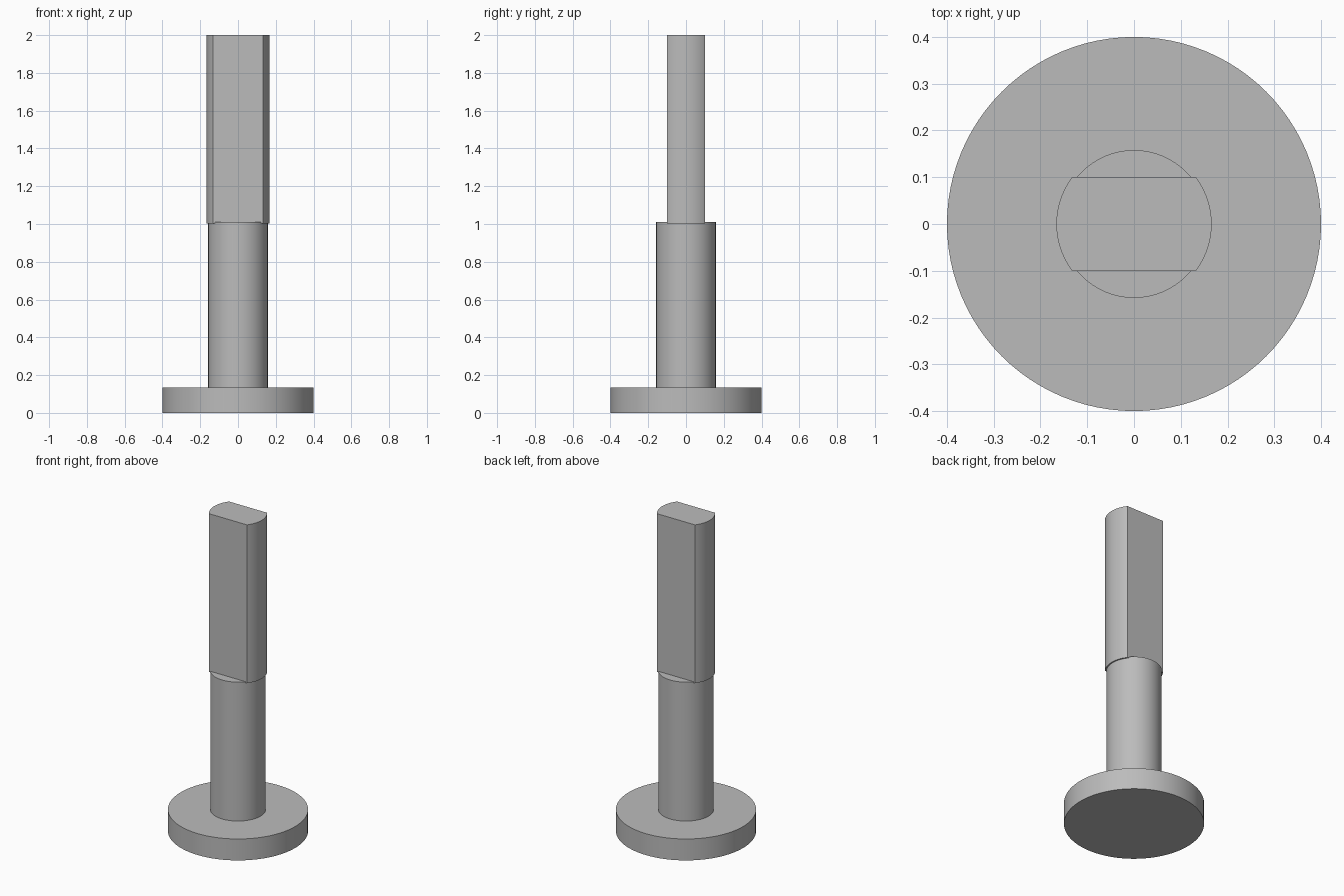
import bpy
import bmesh
from math import sin, cos, asin, pi

old = bpy.data.objects.get("Cube")
if old:
    bpy.data.objects.remove(old, do_unlink=True)

# Single plain grey for the whole pin
grey = bpy.data.materials.new("plain grey")
grey.use_nodes = True
colour = (0.5, 0.5, 0.5, 1)
grey.diffuse_color = colour
grey.node_tree.nodes["Principled BSDF"].inputs["Base Color"].default_value = colour


def extrude_outline(name, outline, bottom, top):
    """Raise a flat outline into a closed solid with smooth round sides."""
    bm = bmesh.new()
    face = bm.faces.new([bm.verts.new((x, y, bottom)) for x, y in outline])
    raised = bmesh.ops.extrude_face_region(bm, geom=[face], use_keep_orig=True)
    for v in raised["geom"]:
        if isinstance(v, bmesh.types.BMVert):
            v.co.z = top
    bmesh.ops.recalc_face_normals(bm, faces=bm.faces)
    mesh = bpy.data.meshes.new(name)
    bm.to_mesh(mesh)
    bm.free()
    mesh.materials.append(grey)
    obj = bpy.data.objects.new(name, mesh)
    bpy.context.collection.objects.link(obj)
    bpy.ops.object.select_all(action="DESELECT")
    obj.select_set(True)
    bpy.context.view_layer.objects.active = obj
    bpy.ops.object.shade_smooth_by_angle(angle=pi / 9)
    return obj


def arc(radius, start, end, steps):
    angles = [start + (end - start) * i / steps for i in range(steps + 1)]
    return [(radius * cos(a), radius * sin(a)) for a in angles]


def circle(radius, sides=96):
    return arc(radius, 0, 2 * pi, sides)[:-1]


# Round foot and shaft
extrude_outline("base_disc", circle(0.4), 0, 0.135)
extrude_outline("round_shaft", circle(0.158), 0.135, 1.01)

# Upper blade: a slightly wider rod with flats on the front and back
blade_radius, half_thickness = 0.166, 0.1
a = asin(half_thickness / blade_radius)
outline = arc(blade_radius, -a, a, 24) + arc(blade_radius, pi - a, pi + a, 24)
extrude_outline("flat_sided_blade", outline, 1.003, 2)
